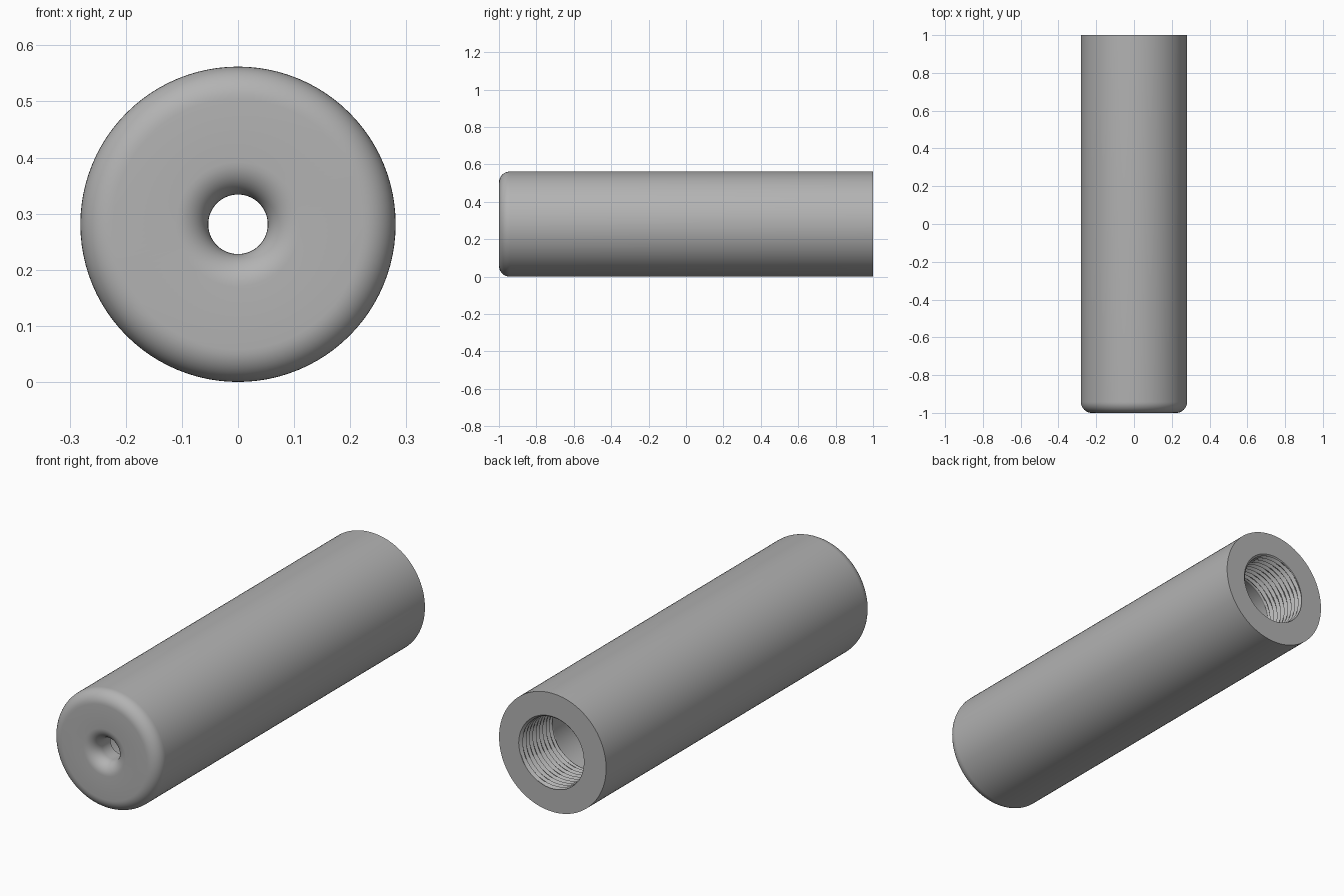
import bpy, bmesh, math

cube = bpy.data.objects.get("Cube")
if cube:
    bpy.data.objects.remove(cube, do_unlink=True)

SEGS = 96
R_OUT, R_HOLE, R_BORE = 0.281, 0.053, 0.178
FILLET = 0.058
WALL_Y = -0.88            # inner face of the front wall
THREAD_Y, PITCH, DEPTH = 0.74, 0.025, 0.014

steel = bpy.data.materials.new("satin grey")
steel.use_nodes = True
grey = (0.45, 0.45, 0.45, 1)
steel.diffuse_color = grey
steel.node_tree.nodes["Principled BSDF"].inputs["Base Color"].default_value = grey


def arc(radius, y, start, end, steps=10):
    """Quarter round in the (radius, y) plane."""
    angles = [math.radians(start + (end - start) * i / steps) for i in range(steps + 1)]
    return [(radius + FILLET * math.cos(a), y + FILLET * math.sin(a)) for a in angles]


def thread(r, y, turn):
    """Helical V groove that fades out at the inner end of the thread."""
    phase = (y / PITCH - turn) % 1
    fade = min(1, (y - THREAD_Y) / PITCH)
    return r - DEPTH * fade * (1 - abs(2 * phase - 1))


# Closed profile: back rim, outer wall, rounded front, hole, bore, thread
profile = [(R_OUT, 1.0)]
profile += arc(R_OUT - FILLET, -1 + FILLET, 0, -90)
profile += arc(R_HOLE + FILLET, -1 + FILLET, 270, 180)
profile += [(R_HOLE, WALL_Y), (R_BORE, WALL_Y), (R_BORE, THREAD_Y)]
threaded_from = len(profile)
rows = round((1 - THREAD_Y) / PITCH * 8)
profile += [(R_BORE, THREAD_Y + (1 - THREAD_Y) * i / rows) for i in range(1, rows + 1)]

bm = bmesh.new()
rings = []
for i, (r, y) in enumerate(profile):
    ring = []
    for s in range(SEGS):
        turn = s / SEGS
        rad = thread(r, y, turn) if i >= threaded_from else r
        a = turn * math.tau
        ring.append(bm.verts.new((rad * math.cos(a), y, R_OUT + rad * math.sin(a))))
    rings.append(ring)

for i, ring in enumerate(rings):
    after = rings[(i + 1) % len(rings)]
    for s in range(SEGS):
        t = (s + 1) % SEGS
        bm.faces.new((ring[s], ring[t], after[t], after[s]))
bmesh.ops.recalc_face_normals(bm, faces=bm.faces)

mesh = bpy.data.meshes.new("threaded_sleeve")
bm.to_mesh(mesh)
bm.free()
mesh.materials.append(steel)
sleeve = bpy.data.objects.new("threaded_sleeve", mesh)
bpy.context.collection.objects.link(sleeve)

bpy.ops.object.select_all(action="DESELECT")
sleeve.select_set(True)
bpy.context.view_layer.objects.active = sleeve
bpy.ops.object.shade_smooth_by_angle(angle=math.radians(30))
